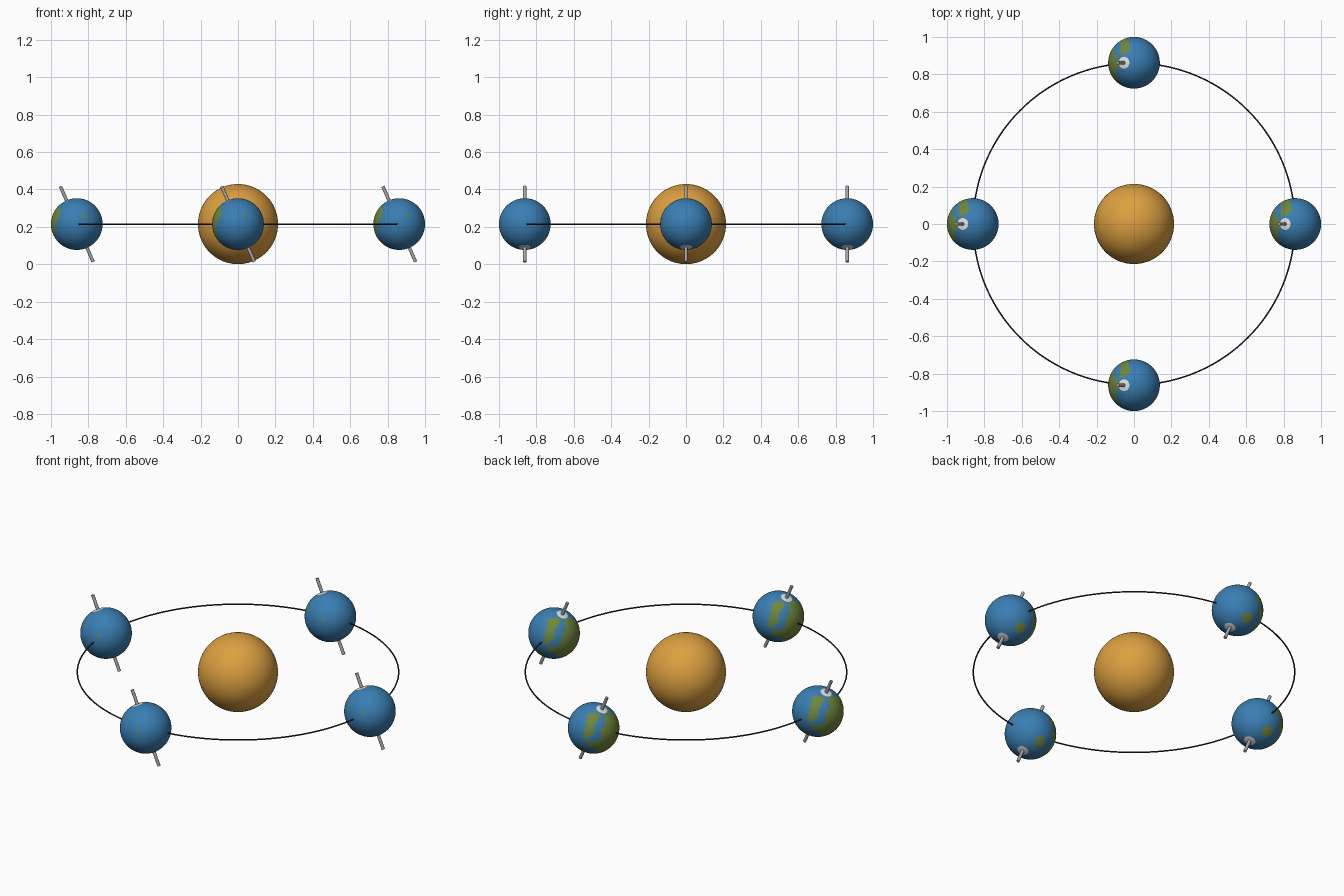
import bpy, bmesh, math
from mathutils import Vector, Matrix

if "Cube" in bpy.data.objects:
    bpy.data.objects.remove(bpy.data.objects["Cube"])

Z = 0.215          # height of the orbit plane
ORBIT = 0.862
SUN_R, EARTH_R = 0.214, 0.138
TILT = Matrix.Rotation(math.radians(-23.4), 4, 'Y')


def material(name, rgb):
    m = bpy.data.materials.new(name)
    m.diffuse_color = (*rgb, 1)
    m.use_nodes = True
    m.node_tree.nodes["Principled BSDF"].inputs["Base Color"].default_value = m.diffuse_color
    return m


sun_mat = material("sun_orange", (0.72, 0.35, 0.052))
sea = material("sea_blue", (0.042, 0.21, 0.45))
land = material("land_green", (0.16, 0.24, 0.045))
ice = material("ice_white", (0.75, 0.75, 0.75))
metal = material("axis_grey", (0.38, 0.39, 0.40))
dark = material("orbit_dark", (0.017, 0.023, 0.034))


def finish(name, bm, mats):
    me = bpy.data.meshes.new(name)
    bm.to_mesh(me)
    bm.free()
    for m in mats:
        me.materials.append(m)
    return me


def place(name, me, loc):
    ob = bpy.data.objects.new(name, me)
    ob.location = loc
    bpy.context.collection.objects.link(ob)
    return ob


# Continents: outlines on the unit disc of the hemisphere that faces FACE
FACE = Vector((-0.52, 0.742, 0.423)).normalized()
RIGHT = Vector((0, 0, 1)).cross(FACE).normalized()
UP = FACE.cross(RIGHT)
WEST_LAND = [(0.12, 0.60), (-0.20, 0.56), (-0.30, 0.20), (-0.40, -0.32),
             (-0.28, -0.50), (-0.18, -0.36), (0.00, -0.22), (0.03, 0.12),
             (0.15, 0.28), (0.28, 0.46)]
EAST_LAND = [(0.46, 0.62), (0.62, 0.60), (0.80, 0.52), (1.2, 0.35), (1.2, -0.6),
             (0.55, -1.1), (0.20, -0.97), (0.02, -0.80), (-0.26, -0.68),
             (-0.26, -0.52), (0.08, -0.55), (0.28, -0.40), (0.30, -0.05),
             (0.46, 0.12), (0.40, 0.36)]
ISLANDS = [((0.084, 0.707, -0.70), 13), ((0.28, -0.90, 0.31), 4)]


def inside(poly, x, y):
    hit = False
    for (x1, y1), (x2, y2) in zip(poly, poly[1:] + poly[:1]):
        if (y1 > y) != (y2 > y) and x < x1 + (y - y1) * (x2 - x1) / (y2 - y1):
            hit = not hit
    return hit


def is_land(d):
    if any(d.angle(Vector(c)) < math.radians(a) for c, a in ISLANDS):
        return True
    if d.dot(FACE) < 0:
        return False
    x, y = d.dot(RIGHT), d.dot(UP)
    return inside(WEST_LAND, x, y) or inside(EAST_LAND, x, y)


# Sun
bm = bmesh.new()
bmesh.ops.create_uvsphere(bm, u_segments=96, v_segments=48, radius=SUN_R)
for f in bm.faces:
    f.smooth = True
place("sun", finish("sun", bm, [sun_mat]), (0, 0, Z))

# Tilted planet with sea, land and polar ice
bm = bmesh.new()
bmesh.ops.create_uvsphere(bm, u_segments=160, v_segments=96, radius=EARTH_R)
for f in bm.faces:
    f.smooth = True
    d = f.calc_center_median().normalized()
    if abs(d.z) > math.cos(math.radians(13)):
        f.material_index = 2
    elif is_land(TILT.to_3x3() @ d):
        f.material_index = 1
bmesh.ops.transform(bm, matrix=TILT, verts=bm.verts)
planet = finish("planet", bm, [sea, land, ice])

# Axis rod through the poles
bm = bmesh.new()
bmesh.ops.create_cone(bm, cap_ends=True, segments=24, radius1=0.009,
                      radius2=0.009, depth=0.44, matrix=TILT)
for f in bm.faces:
    f.smooth = len(f.verts) == 4
rod = finish("axis_rod", bm, [metal])

# Four seasons around the orbit
for i, season in enumerate(("east", "north", "west", "south")):
    a = i * math.pi / 2
    loc = (ORBIT * math.cos(a), ORBIT * math.sin(a), Z)
    place("planet_" + season, planet, loc)
    place("axis_rod_" + season, rod, loc)

# Orbit ring
bpy.ops.mesh.primitive_torus_add(major_segments=160, minor_segments=10,
                                 major_radius=0.86, minor_radius=0.004,
                                 location=(0, 0, Z))
ring = bpy.context.object
ring.name = "orbit_ring"
ring.data.materials.append(dark)
bpy.ops.object.shade_smooth()
